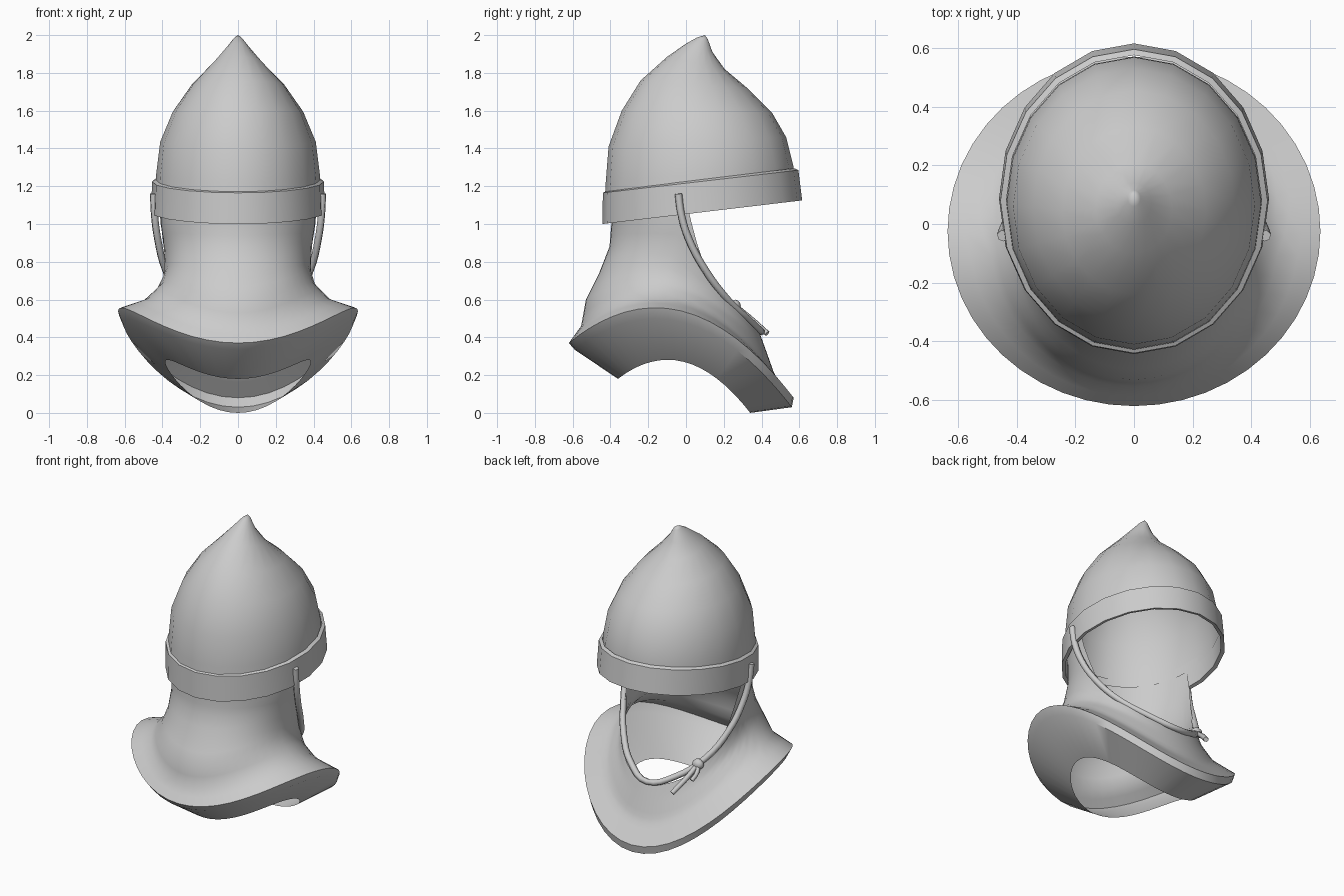
import bpy, math
from mathutils import Vector

if "Cube" in bpy.data.objects:
    bpy.data.objects.remove(bpy.data.objects["Cube"])


def ring_point(level, a):
    """Point on a tilted, saddle-bent oval; a = 0 is the -y side."""
    yf, yb, rx, zf, zs, zb = level
    c = -math.cos(a)
    zs = (zf + zb) / 2 if zs is None else zs
    z = zs + (zb - zf) / 2 * c + ((zf + zb) / 2 - zs) * c * c
    return Vector((rx * math.sin(a), (yf + yb) / 2 + (yb - yf) / 2 * c, z))


def loft(name, rows, close=False, tip=None, angle=40):
    """Skin rows of points (each a closed loop) into a sheet."""
    n = len(rows[0])
    verts = [p for r in rows for p in r]
    faces = []
    for i in range(len(rows) if close else len(rows) - 1):
        a, b = i * n, ((i + 1) % len(rows)) * n
        for j in range(n):
            k = (j + 1) % n
            faces.append((a + j, a + k, b + k, b + j))
    if tip:
        verts.append(Vector(tip))
        last = (len(rows) - 1) * n
        faces += [(last + j, last + (j + 1) % n, len(verts) - 1) for j in range(n)]
    me = bpy.data.meshes.new(name)
    me.from_pydata(verts, [], faces)
    ob = bpy.data.objects.new(name, me)
    bpy.context.collection.objects.link(ob)
    smooth(ob, angle)
    return ob


def smooth(ob, angle=40):
    bpy.ops.object.select_all(action='DESELECT')
    ob.select_set(True)
    bpy.context.view_layer.objects.active = ob
    bpy.ops.object.shade_smooth_by_angle(angle=math.radians(angle))


def rings(levels, n):
    return [[ring_point(l, 2 * math.pi * j / n) for j in range(n)] for l in levels]


def tube(name, pts, radius):
    cu = bpy.data.curves.new(name, 'CURVE')
    cu.dimensions = '3D'
    cu.bevel_depth = radius
    cu.bevel_resolution = 1
    cu.resolution_u = 4
    cu.use_fill_caps = True
    sp = cu.splines.new('BEZIER')
    sp.bezier_points.add(len(pts) - 1)
    for bp, p in zip(sp.bezier_points, pts):
        bp.co = p
        bp.handle_left_type = bp.handle_right_type = 'AUTO'
    ob = bpy.data.objects.new(name, cu)
    bpy.context.collection.objects.link(ob)
    return ob


# helmet dome: (y front, y back, half width, z front, z side, z back)
dome = [(-.43, .57, .437, 1.13, None, 1.24),
        (-.425, .568, .433, 1.22, None, 1.31),
        (-.41, .53, .412, 1.41, None, 1.46),
        (-.34, .455, .345, 1.60, None, 1.59),
        (-.24, .33, .245, 1.76, None, 1.715),
        (-.10, .205, .13, 1.885, None, 1.82),
        (.0, .14, .06, 1.955, None, 1.91),
        (.06, .115, .022, 1.988, None, 1.98)]
loft("helmet_dome", rings(dome, 20), tip=(0, .1, 2.0), angle=60)

# brow band
band = [(-.42, .575, .435, 1.175, None, 1.295),
        (-.44, .595, .455, 1.165, None, 1.285),
        (-.443, .615, .46, 1.0, None, 1.125),
        (-.42, .592, .437, 1.005, None, 1.13)]
loft("brow_band", rings(band, 20), close=True)

# hood: levels from the shoulder ridge up to inside the helmet
hood = [(-.62, .57, .635, .37, .54, .08),
        (-.555, .47, .49, .46, .59, .20),
        (-.53, .42, .41, .60, .67, .34),
        (-.46, .38, .385, .74, .75, .45),
        (-.405, .40, .39, .88, .88, .70),
        (-.395, .45, .41, 1.0, 1.0, 1.0),
        (-.40, .50, .422, 1.12, 1.17, 1.25)]
opening = [(-.03, 1.3), (.02, 1.05), (.04, .95), (.1, .77), (.2, .61), (.38, .43), (.5, .35)]


def open_z(y):
    """Height of the face opening edge at depth y."""
    for (y0, z0), (y1, z1) in zip(opening, opening[1:]):
        if y0 <= y < y1:
            return z0 + (z1 - z0) * (y - y0) / (y1 - y0)
    return 9 if y < opening[0][0] else opening[-1][1]


def hood_point(t, a):
    i = min(int(t), len(hood) - 2)
    return ring_point(hood[i], a).lerp(ring_point(hood[i + 1], a), t - i)


COLS, ROWS = 48, 12
columns = []
for j in range(COLS):
    a = 2 * math.pi * j / COLS
    top = 6.0
    for s in range(601):
        p = hood_point(s / 100, a)
        if p.z > open_z(p.y):
            top = s / 100
            break
    columns.append([hood_point(top * k / ROWS, a) for k in range(ROWS + 1)])
hood_rows = [[c[k] for c in columns] for k in range(ROWS + 1)]

# shoulder flange folding under to the neck hole
under = [(-.36, .34, .385, .18, .27, .0),
         (-.59, .56, .61, .335, .48, .03)]
loft("mail_hood", rings(under, COLS) + hood_rows)

# chin strap following the face opening
half = [(.447, -.04, 1.16), (.442, -.025, 1.05), (.425, .015, .92), (.385, .1, .76),
        (.30, .22, .60), (.16, .34, .485)]
strap = half + [(0, .40, .43)] + [(-x, y, z) for x, y, z in reversed(half)]
tube("chin_strap", strap, .02)

# knot and loose ends
bpy.ops.mesh.primitive_uv_sphere_add(segments=10, ring_count=6, radius=.038,
                                     location=(-.27, .26, .565))
knot = bpy.context.object
knot.name = "strap_knot"
knot.scale = (1, .8, .9)
smooth(knot, 60)
tube("strap_end_long", [(-.27, .26, .565), (-.245, .34, .50), (-.20, .43, .42)], .016)
tube("strap_end_short", [(-.27, .26, .565), (-.29, .30, .53), (-.28, .34, .49)], .014)
